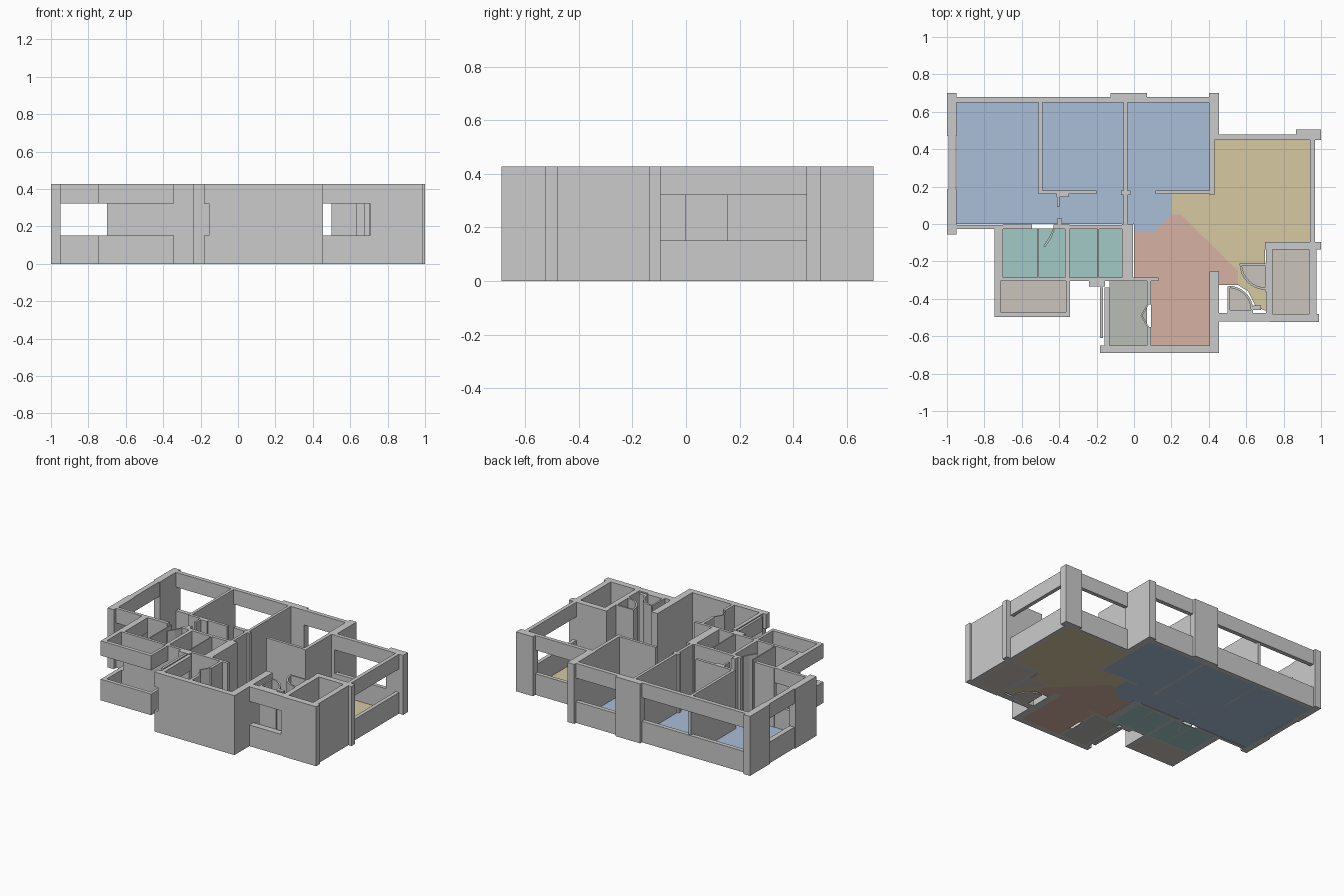
import bpy, bmesh
from math import cos, sin, radians

H, SILL, HEAD = 0.428, 0.152, 0.322   # wall height, window sill and head


def prism(name, pts, z0, z1, mat=None):
    bm = bmesh.new()
    f = bm.faces.new([bm.verts.new((x, y, z0)) for x, y in pts])
    up = bmesh.ops.extrude_face_region(bm, geom=[f])['geom']
    bmesh.ops.translate(bm, vec=(0, 0, z1 - z0),
                        verts=[v for v in up if isinstance(v, bmesh.types.BMVert)])
    bmesh.ops.recalc_face_normals(bm, faces=bm.faces[:])
    me = bpy.data.meshes.new(name)
    bm.to_mesh(me)
    bm.free()
    ob = bpy.data.objects.new(name, me)
    bpy.context.collection.objects.link(ob)
    if mat:
        me.materials.append(mat)
    return ob


def rect(x0, x1, y0, y1):
    return [(x0, y0), (x1, y0), (x1, y1), (x0, y1)]


def wall(name, x0, x1, y0, y1):
    prism(name, rect(x0, x1, y0, y1), 0, H)


def window(name, x0, x1, y0, y1):
    prism(name + "_sill", rect(x0, x1, y0, y1), 0, SILL)
    prism(name + "_lintel", rect(x0, x1, y0, y1), HEAD, H)


def arc(cx, cy, r, a0, a1, n=8):
    return [(cx + r * cos(radians(a0 + (a1 - a0) * i / n)),
             cy + r * sin(radians(a0 + (a1 - a0) * i / n))) for i in range(n + 1)]


def curved_wall(name, cx, cy, r, a0, a1, t=0.012):
    prism(name, arc(cx, cy, r, a0, a1) + arc(cx, cy, r - t, a1, a0), 0, H)


def color(name, r, g, b):
    m = bpy.data.materials.new(name)
    m.diffuse_color = (r, g, b, 1)
    return m


# outer pillars and solid outside walls
for w in [("left_rear_pillar", -1, -0.95, 0.47, 0.70),
          ("left_front_pillar", -1, -0.95, -0.055, 0.185),
          ("rear_middle_pillar", -0.125, 0.07, 0.65, 0.70),
          ("rear_step_pillar", 0.40, 0.455, 0.45, 0.70),
          ("right_rear_pillar", 0.865, 1.0, 0.45, 0.505),
          ("living_side_wall", 0.405, 0.43, 0.155, 0.45),
          ("shaft_rear_wall", 0.70, 1.0, -0.137, -0.095)]:
    wall(*w)
for w in [("shaft_left_wall", 0.705, 0.74, -0.52, -0.135),
          ("shaft_right_wall", 0.935, 0.975, -0.49, -0.135),
          ("shaft_front_wall", 0.725, 0.99, -0.525, -0.48),
          ("entry_front_wall", -0.155, 0.455, -0.69, -0.65),
          ("entry_right_wall", 0.405, 0.455, -0.65, -0.255)]:
    wall(*w)

# window bands: sill below, lintel above
for w in [("left_window", -0.992, -0.955, 0.185, 0.47),
          ("rear_left_window", -0.95, -0.125, 0.65, 0.68),
          ("rear_middle_window", 0.07, 0.40, 0.65, 0.68),
          ("rear_right_window", 0.455, 0.865, 0.45, 0.478),
          ("right_window", 0.94, 0.967, -0.095, 0.45),
          ("stair_window", 0.455, 0.725, -0.52, -0.475),
          ("bedroom_front_window", -0.95, -0.745, -0.028, -0.005)]:
    window(*w)
for w in [("bath_left_window", -0.745, -0.70, -0.305, -0.005),
          ("balcony_left_rail", -0.745, -0.715, -0.47, -0.305),
          ("balcony_front_rail", -0.745, -0.343, -0.497, -0.47),
          ("balcony_right_rail", -0.363, -0.343, -0.47, -0.305),
          ("closet_left_window", -0.157, -0.13, -0.65, -0.34),
          ("closet_outer_frame", -0.183, -0.165, -0.61, -0.34),
          ("closet_corner_ledge", -0.183, -0.155, -0.69, -0.65)]:
    window(*w)

# bedroom partitions
for w in [("bedroom_divider_left", -0.51, -0.49, 0.165, 0.67),
          ("bedroom_divider_right", -0.055, -0.035, -0.03, 0.65),
          ("corridor_wall_left", -0.51, -0.20, 0.16, 0.18),
          ("corridor_stub", -0.07, -0.02, 0.155, 0.18),
          ("corridor_wall_right", 0.115, 0.43, 0.16, 0.18),
          ("corridor_end_post", 0.19, 0.20, 0.05, 0.16),
          ("cupboard_rear_wall", -0.415, -0.35, 0.145, 0.165),
          ("cupboard_side_wall", -0.412, -0.398, 0.09, 0.15),
          ("cupboard_side_stub", -0.412, -0.385, -0.01, 0.03)]:
    if w[0] != "corridor_end_post":
        wall(*w)

# bathrooms
for w in [("bath_rear_wall_left", -0.70, -0.545, -0.028, -0.003),
          ("bath_rear_wall_middle", -0.43, -0.345, -0.028, -0.003),
          ("bath_rear_wall_right", -0.345, -0.065, -0.028, -0.005),
          ("bath_front_wall", -0.70, -0.005, -0.305, -0.285),
          ("bath_divider", -0.37, -0.345, -0.285, -0.028),
          ("bath_right_wall", -0.065, -0.005, -0.305, 0.0),
          ("shower_screen_left", -0.515, -0.507, -0.285, -0.028),
          ("shower_screen_right", -0.194, -0.186, -0.285, -0.028),
          ("bath_outer_step", -0.24, -0.155, -0.335, -0.305)]:
    wall(*w)
prism("bath_open_door", [(-0.435, -0.03), (-0.425, -0.03), (-0.445, -0.08),
                         (-0.475, -0.125), (-0.485, -0.12), (-0.455, -0.075)], 0, H)

# entry closet
for w in [("closet_rear_wall", -0.155, 0.13, -0.305, -0.285),
          ("closet_divider_rear", 0.07, 0.09, -0.43, -0.305),
          ("closet_divider_front", 0.07, 0.09, -0.65, -0.55)]:
    wall(*w)
prism("closet_folding_door", [(0.08, -0.43), (0.045, -0.49), (0.08, -0.55),
                              (0.07, -0.55), (0.035, -0.49), (0.07, -0.43)], 0, H)

# stair lobby with curved doors
for w in [("lobby_left_wall", 0.50, 0.512, -0.475, -0.335),
          ("lobby_front_wall", 0.505, 0.635, -0.475, -0.46),
          ("lobby_rear_wall", 0.565, 0.705, -0.222, -0.21),
          ("lobby_side_wall", 0.70, 0.712, -0.36, -0.21),
          ("lobby_door_post", 0.635, 0.68, -0.46, -0.435)]:
    wall(*w)
curved_wall("lobby_curved_door_rear", 0.705, -0.212, 0.14, 180, 270)
curved_wall("lobby_curved_door_front", 0.505, -0.462, 0.132, 0, 90)

# floors
T = 0.004
blue = color("bedroom_blue", 0.40, 0.51, 0.68)
yellow = color("living_yellow", 0.67, 0.58, 0.35)
pink = color("entry_pink", 0.67, 0.45, 0.36)
teal = color("bath_teal", 0.36, 0.59, 0.57)
tan = color("service_tan", 0.59, 0.55, 0.50)
grey = color("closet_grey", 0.49, 0.51, 0.47)
prism("bedroom_floor", [(-0.95, 0), (0, 0), (0, -0.04), (0.11, -0.04), (0.2, 0.05),
                        (0.2, 0.165), (0.41, 0.165), (0.41, 0.65), (-0.95, 0.65)], 0, T, blue)
prism("living_floor", [(0.2, 0.05), (0.25, 0.05), (0.555, -0.25), (0.555, -0.325),
                       (0.61, -0.36), (0.65, -0.44), (0.705, -0.465), (0.705, -0.35), (0.62, -0.32), (0.565, -0.212),
                       (0.70, -0.212), (0.70, -0.095), (0.94, -0.095), (0.94, 0.45),
                       (0.43, 0.45), (0.43, 0.16), (0.2, 0.16)], 0, T, yellow)
prism("entry_floor", [(0, -0.04), (0, -0.285), (0.09, -0.285), (0.09, -0.65), (0.405, -0.65),
                      (0.405, -0.255), (0.455, -0.255), (0.455, -0.325), (0.555, -0.325),
                      (0.555, -0.25), (0.25, 0.05), (0.2, 0.05), (0.11, -0.04)], 0, T, pink)
prism("bath_floor", rect(-0.70, -0.065, -0.285, -0.025), 0, T, teal)
prism("balcony_floor", rect(-0.715, -0.363, -0.47, -0.305), 0, T, tan)
prism("shaft_floor", rect(0.74, 0.935, -0.48, -0.137), 0, T, tan)
prism("closet_floor", rect(-0.13, 0.07, -0.65, -0.305), 0, T, grey)
prism("lobby_floor_rear", [(0.705, -0.212)] + arc(0.705, -0.212, 0.13, 180, 270), 0, T, tan)
prism("lobby_floor_front", [(0.505, -0.462)] + arc(0.505, -0.462, 0.122, 0, 90), 0, T, tan)
